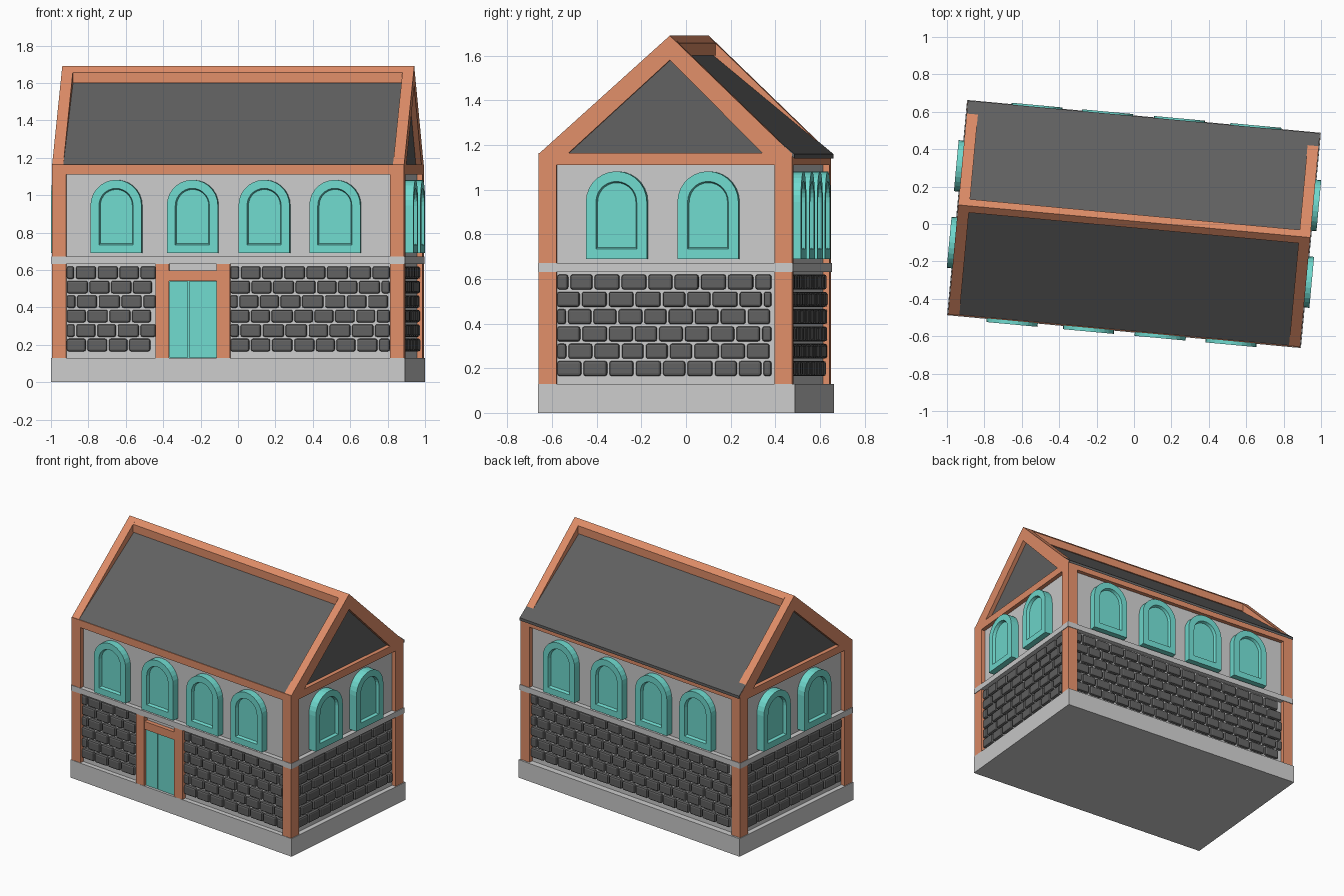
import bpy, bmesh, math, random
from mathutils import Matrix, Vector

if "Cube" in bpy.data.objects:
    bpy.data.objects.remove(bpy.data.objects["Cube"])

random.seed(4)
ROT = Matrix.Rotation(math.radians(-5.3), 4, 'Z')   # whole house is turned slightly


def material(name, rgb):
    m = bpy.data.materials.new(name)
    m.diffuse_color = (*rgb, 1)
    m.use_nodes = True
    m.node_tree.nodes["Principled BSDF"].inputs["Base Color"].default_value = m.diffuse_color
    return m


WOOD = material("orange_wood", (0.75, 0.27, 0.14))
TEAL = material("teal", (0.16, 0.70, 0.62))
DARK = material("dark_grey", (0.12, 0.12, 0.12))


def finish(name, bm, mat=None, m=ROT):
    bmesh.ops.recalc_face_normals(bm, faces=bm.faces)
    me = bpy.data.meshes.new(name)
    bm.to_mesh(me)
    bm.free()
    ob = bpy.data.objects.new(name, me)
    ob.matrix_world = m
    if mat:
        me.materials.append(mat)
    bpy.context.collection.objects.link(ob)
    return ob


def add_box(bm, lo, hi):
    lo, hi = Vector(lo), Vector(hi)
    size = hi - lo
    bmesh.ops.create_cube(bm, size=1, matrix=Matrix.Translation((lo + hi) / 2) @ Matrix.Diagonal((*size, 1)))


def box(name, lo, hi, mat=None, m=ROT):
    bm = bmesh.new()
    add_box(bm, lo, hi)
    return finish(name, bm, mat, m)


def prism(name, profile, x0, x1, mat):
    """Extrude a (y, z) profile along x."""
    bm = bmesh.new()
    face = bm.faces.new([bm.verts.new((x0, y, z)) for y, z in profile])
    ext = bmesh.ops.extrude_face_region(bm, geom=[face])
    bmesh.ops.translate(bm, vec=(x1 - x0, 0, 0),
                        verts=[v for v in ext["geom"] if isinstance(v, bmesh.types.BMVert)])
    return finish(name, bm, mat)


def side_matrix(angle, dist):
    """Wall frame: x along the wall, -y outwards, z up."""
    return ROT @ Matrix.Rotation(math.radians(angle), 4, 'Z') @ Matrix.Translation((0, -dist, 0))


def window(name, u, m, depth):
    """Arched frame with a stepped, recessed pane."""
    r, z0, zc = 0.137, 0.69, 0.945
    pts = [(u - r, z0), (u + r, z0)]
    pts += [(u + r * math.cos(a), zc + r * math.sin(a))
            for a in (math.pi * i / 14 for i in range(15))]
    bm = bmesh.new()
    back = bm.faces.new([bm.verts.new((x, 0.01, z)) for x, z in pts])
    ext = bmesh.ops.extrude_face_region(bm, geom=[back])
    bmesh.ops.translate(bm, vec=(0, -depth - 0.01, 0),
                        verts=[v for v in ext["geom"] if isinstance(v, bmesh.types.BMVert)])
    front = [f for f in ext["geom"] if isinstance(f, bmesh.types.BMFace)]
    bmesh.ops.recalc_face_normals(bm, faces=bm.faces)
    bmesh.ops.inset_region(bm, faces=front, thickness=0.045, use_even_offset=True)
    bmesh.ops.inset_region(bm, faces=front, thickness=0.006, depth=-0.022, use_even_offset=True)
    finish(name, bm, TEAL, m)


def stones(name, spans, m):
    """Staggered courses of rounded stones filling each span of the wall."""
    bm = bmesh.new()
    rows, pitch, gap = 6, 0.0775, 0.010
    for a, b in spans:
        for r in range(rows):
            z = 0.165 + r * pitch
            u = a - (0.06 if r % 2 else 0)
            while u < b:
                step = 0.116 + random.uniform(-0.008, 0.008)
                s, e = max(u, a), min(u + step - gap, b)
                if e - s > 0.03:
                    add_box(bm, (s, -0.02 + random.uniform(-0.002, 0.002), z),
                            (e, 0.012, z + pitch - gap))
                u += step
    ob = finish(name, bm, DARK, m)
    bev = ob.modifiers.new("rounded", 'BEVEL')
    bev.width, bev.segments = 0.011, 2


# Plinth, wall core and string course
box("plinth", (-0.95, -0.578, 0), (0.95, 0.578, 0.13))
box("walls", (-0.915, -0.545, 0.13), (0.915, 0.535, 1.15))
box("string_course", (-0.949, -0.578, 0.632), (0.949, 0.569, 0.672))

# Corner posts, in two storeys' full height
for sx in (-1, 1):
    for y0, y1, end in ((-0.575, -0.495, "front"), (0.485, 0.565, "back")):
        xs = sorted((sx * 0.945, sx * 0.869))
        box(f"{end}_post", (xs[0], y0, 0.13), (xs[1], y1, 1.163), WOOD)

# Beams under the eaves
box("front_eave_beam", (-0.87, -0.575, 1.11), (0.87, -0.515, 1.163), WOOD)
box("back_eave_beam", (-0.87, 0.505, 1.11), (0.87, 0.565, 1.163), WOOD)
for sx in (-1, 1):
    xs = sorted((sx * 0.945, sx * 0.885))
    box("gable_tie_beam", (xs[0], -0.5, 1.11), (xs[1], 0.49, 1.164), WOOD)

# Roof infill, back roof slab, rafters and ridge
RY = 0.015
prism("roof", [(-0.57, 1.15), (-0.57, 1.163), (RY, 1.62), (0.56, 1.163), (0.56, 1.15)],
      -0.915, 0.915, DARK)
prism("back_roof_slab", [(RY, 1.622), (0.575, 1.160), (0.575, 1.140), (RY, 1.602)],
      -0.944, 0.944, DARK)
rafter = [(-0.575, 1.16), (RY, 1.69), (0.565, 1.16), (0.435, 1.16), (RY, 1.58), (-0.445, 1.16)]
prism("left_rafters", rafter, -0.945, -0.885, WOOD)
prism("right_rafters", rafter, 0.885, 0.945, WOOD)
prism("ridge_beam", [(RY - 0.036, 1.60), (RY - 0.036, 1.657), (RY, 1.69),
                     (RY + 0.036, 1.657), (RY + 0.036, 1.60)], -0.885, 0.885, WOOD)

# Windows and stonework on the four sides
LONG, SHORT = (-0.60, -0.19, 0.195, 0.575), (-0.223, 0.189)
DOOR = -0.19
sides = [("front", 0, 0.545, LONG, [(-0.868, DOOR - 0.2), (DOOR + 0.2, 0.866)], 0.05),
         ("right", 90, 0.915, SHORT, [(-0.494, 0.470)], 0.06),
         ("back", 180, 0.535, LONG, [(-0.868, 0.866)], 0.05),
         ("left", 270, 0.915, SHORT, [(-0.484, 0.480)], 0.06)]
for label, angle, dist, centres, spans, depth in sides:
    m = side_matrix(angle, dist)
    for u in centres:
        window(f"{label}_window", u, m, depth)
    stones(f"{label}_stonework", spans, m)

# Door with frame, lintel and planks
m = side_matrix(0, 0.545)
for s in (-1, 1):
    xs = sorted((DOOR + s * 0.128, DOOR + s * 0.2))
    box("door_jamb", (xs[0], -0.032, 0.13), (xs[1], 0.01, 0.632), WOOD, m)
box("door_lintel", (DOOR - 0.13, -0.030, 0.54), (DOOR + 0.13, 0.01, 0.597), WOOD, m)
box("door_panel", (DOOR - 0.128, -0.008, 0.13), (DOOR + 0.128, 0.01, 0.54), TEAL, m)
for a, b in ((-0.126, -0.027), (-0.021, 0.126)):
    box("door_plank", (DOOR + a, -0.018, 0.132), (DOOR + b, 0, 0.539), TEAL, m)
